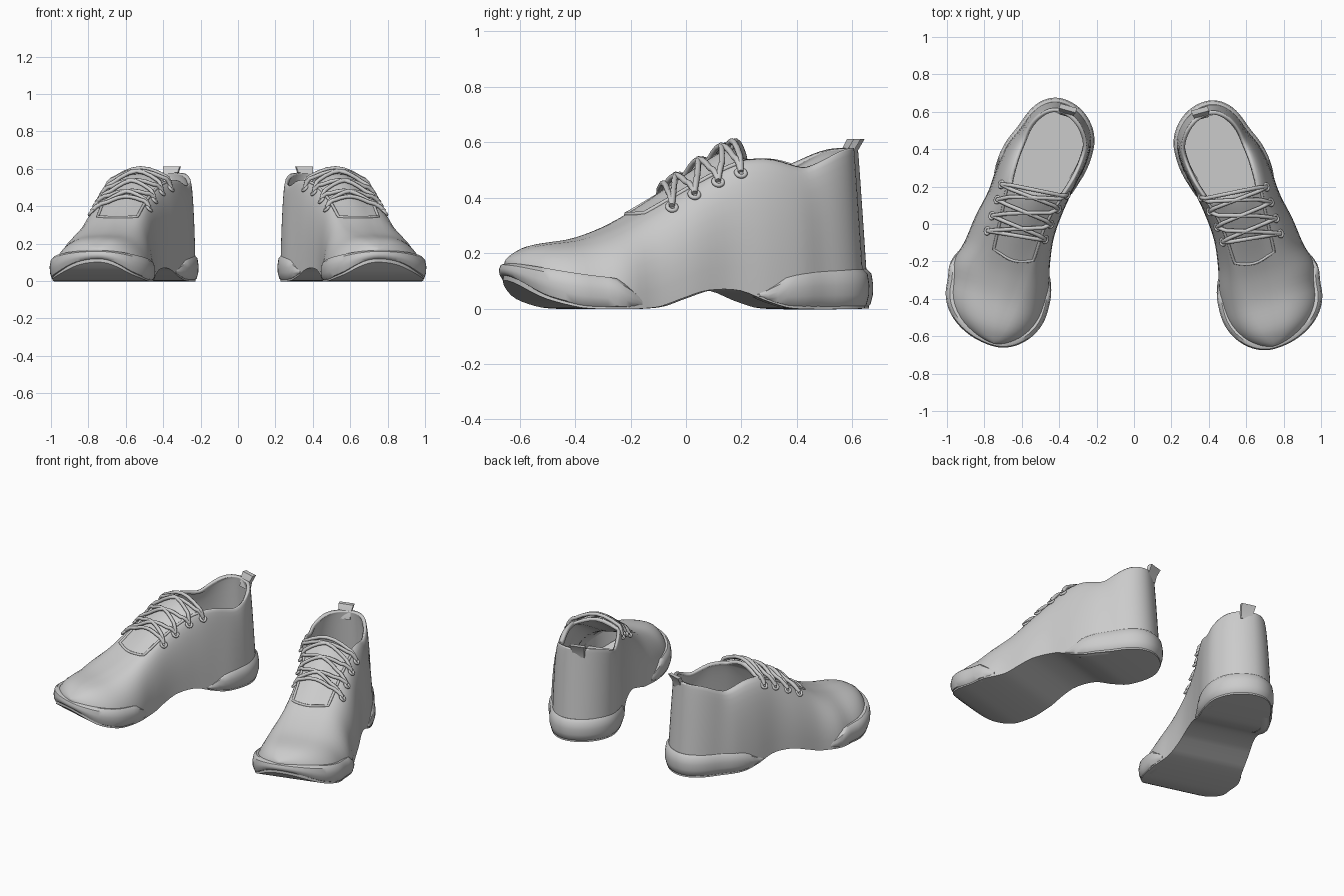
import bpy, bmesh, math
from mathutils import Vector

if "Cube" in bpy.data.objects:
    bpy.data.objects.remove(bpy.data.objects["Cube"])

# Profiles along the shoe's own length (y: toe negative, heel positive)
INNER = [(-.7, -.20), (-.43, -.21), (-.32, -.2), (-.2, -.17), (-.05, -.15), (.1, -.16), (.25, -.185), (.38, -.21), (.5, -.21), (.7, -.2)]
OUTER = [(-.7, .34), (-.43, .35), (-.32, .365), (-.2, .335), (-.05, .315), (.1, .285), (.25, .275), (.38, .25), (.5, .205), (.7, .2)]
EDGE_IN = [(-.7, .02), (-.2, -.04), (0, -.06), (.12, -.09), (.2, -.125), (.3, -.155), (.46, -.17), (.7, -.17)]
EDGE_OUT = [(-.7, .06), (-.2, .12), (0, .14), (.15, .16), (.3, .165), (.46, .155), (.7, .16)]
TOP = [(-.7, .15), (-.66, .19), (-.59, .225), (-.43, .25), (-.31, .29), (-.21, .34), (-.05, .43), (.08, .5), (.17, .535),
       (.27, .54), (.41, .51), (.49, .53), (.61, .575), (.7, .58)]
BOTTOM = [(-.7, .12), (-.62, .05), (-.55, .02), (-.45, 0), (-.2, .004), (-.1, .035), (0, .065), (.13, .065), (.24, .025), (.34, 0), (.7, 0)]
TONGUE = [(-.7, 0), (-.4, .004), (-.2, .01), (0, .03), (.17, .045), (.7, .045)]
NW, NT = 10, 3          # wall and tongue columns per side
CX = .02
THROAT = .165           # where the ankle opening begins


def key(tab, y):
    """Smooth interpolation of a key table."""
    y = max(tab[0][0], min(tab[-1][0], y))
    i = 0
    while i < len(tab) - 2 and y > tab[i + 1][0]:
        i += 1

    def slope(k):
        a, b = tab[max(k - 1, 0)], tab[min(k + 1, len(tab) - 1)]
        return (b[1] - a[1]) / (b[0] - a[0])
    (y0, v0), (y1, v1) = tab[i], tab[i + 1]
    h = y1 - y0
    t = (y - y0) / h
    return ((2*t**3 - 3*t*t + 1) * v0 + (t**3 - 2*t*t + t) * h * slope(i)
            + (3*t*t - 2*t**3) * v1 + (t**3 - t*t) * h * slope(i + 1))


def smooth(t):
    t = max(0, min(1, t))
    return t * t * (3 - 2 * t)


def ends(inset):
    return -.695 + inset, .68 - inset


def cap(y, inset):
    """Rounds the outline off at toe and heel."""
    lo, hi = ends(inset)
    q = (-.45 - y) / (-.45 - lo) if y < -.45 else (y - .46) / (hi - .46) if y > .46 else 0
    return math.sqrt(max(0, 1 - q * q))


def outline(y, side, inset):
    x = key(INNER, y) + inset if side < 0 else key(OUTER, y) - inset
    return CX + (x - CX) * cap(y, inset)


def section(y, inset=.015):
    """One cross section of the upper, inner base over the top to outer base."""
    zb, ze, c = key(BOTTOM, y), key(TOP, y), cap(y, inset)
    halves = []
    for side, tab in ((-1, EDGE_IN), (1, EDGE_OUT)):
        b, e = outline(y, side, inset), CX + (key(tab, y) - CX) * c
        pts = []
        for i in range(NW + 1):
            a = math.pi / 2 * i / NW
            f = max(0, math.sin(a)) ** .9
            x = e + (b - e) * max(0, math.cos(a)) ** .9
            pts.append(Vector((x, y - .04 * f * smooth((y - .3) / .3), zb + (ze - zb) * f)))
        halves.append(pts)
    l, r = halves
    mid = []
    for i in range(1, 2 * NT):
        t = i / (2 * NT)
        p = l[-1].lerp(r[-1], t)
        p.z += key(TONGUE, y) * math.sin(math.pi * t)
        mid.append(p)
    return l + mid + r[::-1]


def place(p, s):
    """Shoe coordinates to world; s = 1 right, -1 left."""
    a = math.radians(15.7)
    x = .545 + p[0] * math.cos(a) - p[1] * math.sin(a)
    y = p[0] * math.sin(a) + p[1] * math.cos(a) + (-.004 if s > 0 else .01)
    return Vector((x * s, y, p[2]))


def mesh_obj(name, verts, faces, angle=40):
    bm = bmesh.new()
    vs = [bm.verts.new(v) for v in verts]
    for f in faces:
        bm.faces.new([vs[i] for i in f])
    bmesh.ops.remove_doubles(bm, verts=bm.verts[:], dist=.0005)
    bmesh.ops.delete(bm, geom=[v for v in bm.verts if not v.link_faces], context='VERTS')
    bmesh.ops.recalc_face_normals(bm, faces=bm.faces[:])
    me = bpy.data.meshes.new(name)
    bm.to_mesh(me)
    bm.free()
    me.shade_smooth()
    me.set_sharp_from_angle(angle=math.radians(angle))
    ob = bpy.data.objects.new(name, me)
    bpy.context.collection.objects.link(ob)
    return ob


def loft(name, rings, s, skip=lambda i, j: False, caps=False):
    n = len(rings[0])
    faces = [(i*n + j, i*n + (j+1) % n, (i+1)*n + (j+1) % n, (i+1)*n + j)
             for i in range(len(rings) - 1) for j in range(n) if not skip(i, j)]
    if caps:
        faces += [tuple(range(n)), tuple(range((len(rings) - 1) * n, len(rings) * n))]
    return mesh_obj(name, [place(p, s) for r in rings for p in r], faces)


def bumper(name, y_end, tip, top, s):
    """Swollen sole strip wrapped round the toe or heel."""
    ks = [math.pi / 2 * i / 20 for i in range(21)]
    path = [(-1, k) for k in ks] + [(1, k) for k in ks[-2::-1]]
    pts = []
    for side, k in path:
        y = y_end + (tip - y_end) * math.sin(k)
        pts.append(Vector((outline(y, side, 0), y)))
    centre = Vector((CX, (y_end + tip) / 2))
    rings = []
    for i, p in enumerate(pts):
        t = pts[min(i + 1, len(pts) - 1)] - pts[max(i - 1, 0)]
        n = Vector((t.y, -t.x)).normalized()
        if n.dot(p - centre) < 0:
            n = -n
        f = min(1, .15 + 3.5 * math.sin(path[i][1])) ** .5
        zb = key(BOTTOM, p.y)
        h = (key(top, p.y) - zb) * f
        ring = []
        for o, v in ((-.06, .96), (-.022, 1), (-.006, .88), (0, .6), (-.001, .35), (-.01, .1), (-.028, 0), (-.06, 0)):
            q = p + n * (o - .02 * (1 - f))
            ring.append((q.x, q.y, zb + h * v))
        rings.append(ring)
    loft(name, rings, s, caps=True)


def tube(name, paths, radius, s):
    cu = bpy.data.curves.new(name, 'CURVE')
    cu.dimensions = '3D'
    cu.bevel_depth, cu.bevel_resolution, cu.use_fill_caps = radius, 2, True
    for path in paths:
        sp = cu.splines.new('POLY')
        sp.points.add(len(path) - 1)
        for pt, p in zip(sp.points, path):
            pt.co = (*place(p, s), 1)
    bpy.context.collection.objects.link(bpy.data.objects.new(name, cu))


def shoe(s):
    tag = 'right_' if s > 0 else 'left_'
    # Upper: lofted shell, open at the ankle
    lo, hi = ends(.015)
    body = [-.45 + (THROAT + .45) * i / 20 for i in range(21)] + [THROAT + (.46 - THROAT) * i / 10 for i in range(1, 11)]
    ys = ([-.45 + (lo + .45) * math.sin(math.pi / 2 * i / 12) for i in range(12, 0, -1)] + body
          + [.46 + (hi - .46) * math.sin(math.pi / 2 * i / 12) for i in range(1, 13)])
    rings = [section(y) for y in ys]
    upper = loft(tag + 'upper', rings, s,
                 lambda i, j: ys[i] > THROAT - .001 and NW <= j < NW + 2 * NT)
    m = upper.modifiers.new('thickness', 'SOLIDIFY')
    m.thickness, m.offset = .022, -1

    # Insole
    iy = [-.45 + 1.05 * i / 30 for i in range(31)]
    verts = [place((outline(y, d, .045), y, .085), s) for y in iy for d in (-1, 1)]
    mesh_obj(tag + 'insole', verts, [(2*i, 2*i+1, 2*i+3, 2*i+2) for i in range(30)])

    # Sole bumpers
    bumper(tag + 'toe_bumper', -.25, -.695, [(-.7, .165), (-.55, .135), (-.4, .115), (-.25, .1)], s)
    bumper(tag + 'heel_bumper', .2, .68, [(.2, .08), (.3, .115), (.45, .137), (.68, .142)], s)

    # Laces: crossed and straight runs over the tongue
    a, b = NW - 3, NW + 2 * NT + 3
    lift = Vector((0, 0, .012))

    def run(y0, y1):
        out = []
        for j in range(a, b + 1):
            t = (j - a) / (b - a)
            y = y0 + (y1 - y0) * t
            p = section(min(y, THROAT + .04))[j] + lift * (1 + math.sin(math.pi * t))
            out.append(p)
        return out
    rows = [.15, .065, -.025, -.11]
    runs = [run(rows[-1] + .04, rows[-1]), run(rows[0] + .04, rows[0])]
    for y0, y1 in zip(rows, rows[1:]):
        runs += [run(y0 + .04, y1), run(y1 + .04, y0)]
    tube(tag + 'laces', runs, .011, s)

    # Throat trim, a U round the lacing
    ty = [THROAT - .36 * i / 16 for i in range(17)]
    left = [section(y)[NW - 1] for y in ty]
    right = [section(y)[NW + 2 * NT + 1] for y in ty]
    mid = [section(-.195 - .03 * math.sin(math.pi * (j - NW + 1) / (2 * NT + 2)))[j] for j in range(NW, NW + 2 * NT + 1)]
    tube(tag + 'throat_trim', [left + mid + right[::-1]], .008, s)

    # Eyelets
    for y in rows:
        for j, d, dy in ((a, -1, .04), (b, 1, 0)):
            p = place(section(min(y + dy, THROAT + .04))[j] + lift * .5, s)
            n = place((d * .75, 0, .7), s) - place((0, 0, 0), s)
            bpy.ops.mesh.primitive_torus_add(location=p, major_radius=.017, minor_radius=.008,
                                             major_segments=16, minor_segments=8,
                                             rotation=n.to_track_quat('Z', 'Y').to_euler())
            ob = bpy.context.object
            ob.name = tag + 'eyelet'
            ob.data.shade_smooth()

    # Pull tab at the back of the collar
    tab = [[(-.02 + dx * w, y + dy, z) for dx, dy in ((-1, -.012), (1, -.012), (1, .014), (-1, .014))]
           for w, y, z in ((.036, .606, .53), (.038, .615, .57), (.046, .638, .612))]
    loft(tag + 'pull_tab', tab, s, caps=True)


for side in (1, -1):
    shoe(side)
